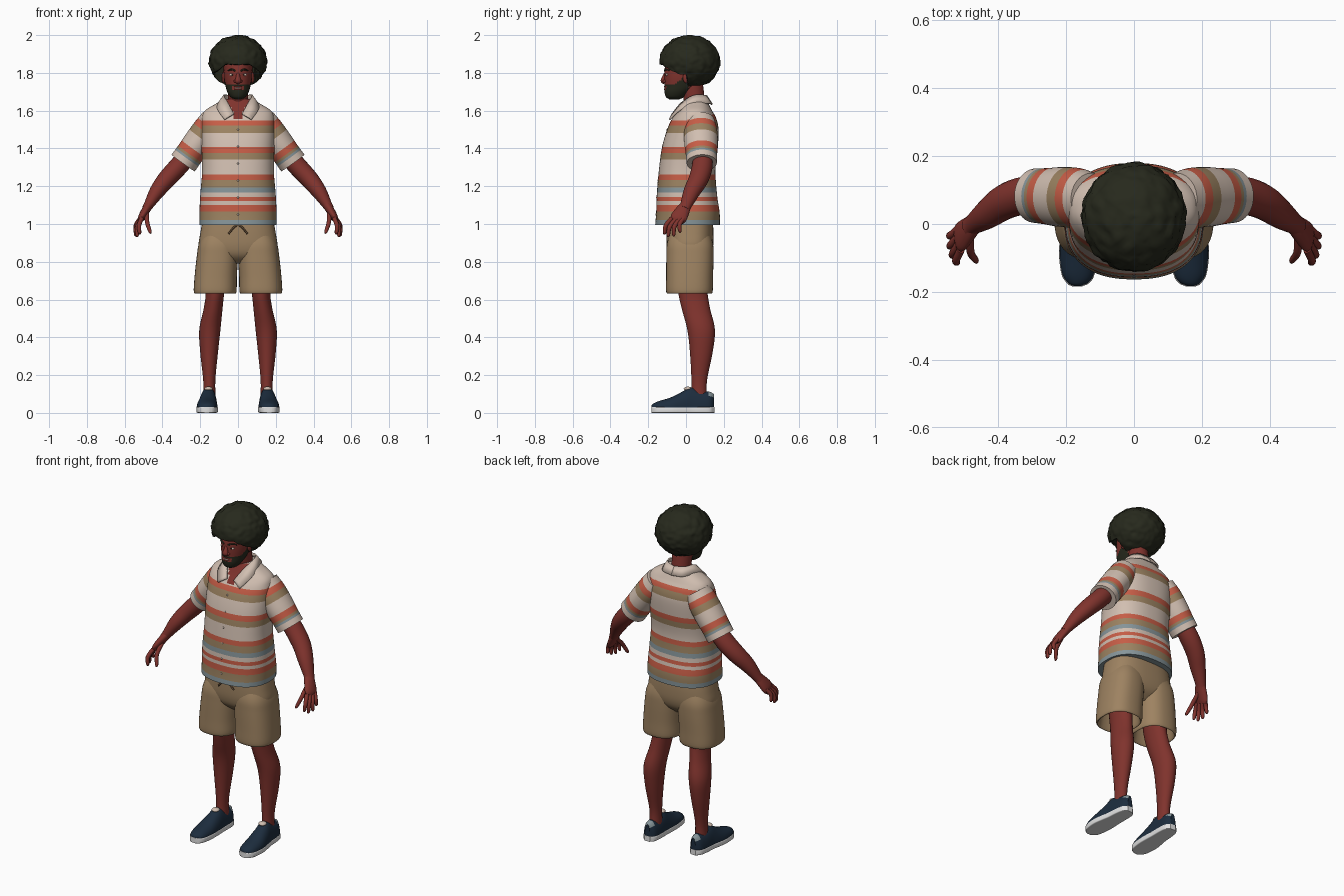
import bpy, bmesh, math
from mathutils import Vector, Matrix, noise

if "Cube" in bpy.data.objects:
    bpy.data.objects.remove(bpy.data.objects["Cube"])

COLOURS = {
    "skin": (.215, .033, .026), "hair": (.02, .022, .012), "cream": (.64, .52, .44),
    "red": (.57, .11, .062), "olive": (.33, .225, .12), "blue": (.24, .3, .32),
    "tan": (.34, .225, .12), "navy": (.012, .026, .048), "white": (.75, .75, .75),
    "brown": (.12, .07, .035)}
NAMES = list(COLOURS)
MATS = []
for name, rgb in COLOURS.items():
    m = bpy.data.materials.new(name)
    m.use_nodes = True
    m.diffuse_color = (*rgb, 1)
    m.node_tree.nodes["Principled BSDF"].inputs["Base Color"].default_value = (*rgb, 1)
    MATS.append(m)


def finish(name, bm, paint, mirror=False, angle=45):
    """Turn a bmesh into an object; paint is a colour or a rule on face centres."""
    bmesh.ops.recalc_face_normals(bm, faces=bm.faces)
    rule = paint if callable(paint) else (lambda c: paint)
    picks = [rule(f.calc_center_median()) for f in bm.faces]
    used = sorted(set(picks))
    for f, p in zip(bm.faces, picks):
        f.material_index = used.index(p)
        f.smooth = True
    me = bpy.data.meshes.new(name)
    bm.to_mesh(me)
    bm.free()
    for p in used:
        me.materials.append(MATS[NAMES.index(p)])
    me.set_sharp_from_angle(angle=math.radians(angle))
    ob = bpy.data.objects.new(name, me)
    bpy.context.collection.objects.link(ob)
    if mirror:
        ob.modifiers.new("Mirror", 'MIRROR').use_mirror_merge = False
    return ob


def smooth_path(keys, steps):
    """Catmull-Rom samples through the keys."""
    k = [Vector(p) for p in keys]
    k = [k[0] * 2 - k[1]] + k + [k[-1] * 2 - k[-2]]
    out = []
    for a, b, c, d in zip(k, k[1:], k[2:], k[3:]):
        for i in range(steps):
            t = i / steps
            out.append((b * 2 + (c - a) * t + (a * 2 - b * 5 + c * 4 - d) * t * t
                        + (b * 3 - a - c * 3 + d) * t ** 3) * .5)
    return out + [k[-2]]


def loft(name, keys, paint, hint=(0, 1, 0), flat=False, n=20, power=2, steps=5,
         mirror=False, floor=None, angle=45):
    """Skin superellipse rings along a path; each key is x, y, z, radius, radius."""
    bm = bmesh.new()
    path = smooth_path(keys, steps)
    mid = [Vector(p[:3]) for p in path]
    rings = []
    for i, p in enumerate(path):
        t = Vector((0, 0, 1)) if flat else (
            mid[min(i + 1, len(mid) - 1)] - mid[max(i - 1, 0)]).normalized()
        u = Vector(hint)
        u = (u - t * u.dot(t)).normalized()
        v = t.cross(u)
        ring = []
        for j in range(n):
            a = math.tau * j / n
            c, s = (math.copysign(abs(w) ** (2 / power), w) for w in (math.cos(a), math.sin(a)))
            co = mid[i] + u * c * max(p[3], .001) + v * s * max(p[4], .001)
            if floor is not None:
                co.z = max(co.z, floor)
            ring.append(bm.verts.new(co))
        rings.append(ring)
    for a, b in zip(rings, rings[1:]):
        for j in range(n):
            bm.faces.new((a[j], a[j - 1], b[j - 1], b[j]))
    bm.faces.new(rings[0])
    bm.faces.new(rings[-1])
    return finish(name, bm, paint, mirror, angle)


def ball(name, loc, size, paint, mirror=False):
    bm = bmesh.new()
    bmesh.ops.create_uvsphere(bm, u_segments=16, v_segments=10, radius=1,
                              matrix=Matrix.Translation(loc) @ Matrix.Diagonal((*size, 1)))
    return finish(name, bm, paint, mirror)


X = (1, 0, 0)

# Shirt body with stripes by height and an open neck
BANDS = [(1.55, "cream"), (1.52, "red"), (1.482, "olive"), (1.408, "cream"), (1.372, "red"),
         (1.338, "olive"), (1.262, "cream"), (1.232, "red"), (1.195, "olive"), (1.165, "blue"),
         (1.142, "cream"), (1.118, "red"), (1.102, "cream"), (1.063, "red"), (1.022, "olive")]


def shirt_colour(c):
    if c.y < .03 and c.z > 1.535 and abs(c.x) < (c.z - 1.535) * .5:
        return "skin"
    s = c.z - max(0, c.y) * .2 * min(1, max(0, (c.z - 1.4) * 8))
    return next((col for low, col in BANDS if s > low), "blue")


TORSO = [(0, .008, .995, .205, .171), (0, .01, 1.06, .204, .168), (0, .005, 1.15, .2, .16),
         (0, .006, 1.28, .19, .15), (0, .02, 1.4, .193, .148), (0, .036, 1.5, .195, .136),
         (0, .044, 1.56, .192, .116), (0, .048, 1.6, .175, .09), (0, .05, 1.635, .12, .07),
         (0, .05, 1.662, .07, .055)]
loft("shirt_body", TORSO, shirt_colour, X, True, 80, 2.4, 14)


def front(z):
    for a, b in zip(TORSO, TORSO[1:]):
        if z <= b[2]:
            t = (z - a[2]) / (b[2] - a[2])
            return (a[1] - a[4]) * (1 - t) + (b[1] - b[4]) * t


for i in range(6):
    z = 1.05 + i * .09
    ball("shirt_button", (0, front(z), z), (.005, .003, .005), "cream")

# Sleeves striped along the arm
START, AXIS = Vector((.127, .075, 1.55)), Vector((.583, .03, -.81)).normalized()
SLEEVE_BANDS = [(.04, "cream"), (.075, "red"), (.115, "olive"), (.185, "cream"),
                (.22, "red"), (.235, "olive"), (.248, "blue")]


def sleeve_colour(c):
    d = (c - START).dot(AXIS)
    return next((col for end, col in SLEEVE_BANDS if d < end), "cream")


loft("sleeves", [(*(START + AXIS * d), a, b) for d, a, b in
                 ((0, .075, .072), (.07, .088, .077), (.15, .088, .077), (.22, .083, .075),
                  (.28, .08, .076))], sleeve_colour, n=40, steps=14, mirror=True)

# Collar folded over from the neckline, with pointed fronts
TOP = [(0, .112, 1.68), (.055, .095, 1.684), (.077, .04, 1.682), (.055, -.025, 1.645),
       (.022, -.075, 1.585)]
LOW = [(0, .142, 1.635), (.07, .125, 1.64), (.11, .04, 1.637), (.108, -.035, 1.605),
       (.072, -.09, 1.555)]
bm = bmesh.new()
rows = [[bm.verts.new(a), bm.verts.new(b)]
        for a, b in zip(smooth_path(TOP, 6), smooth_path(LOW, 6))]
for a, b in zip(rows, rows[1:]):
    bm.faces.new((a[0], a[1], b[1], b[0]))
collar = finish("collar", bm, "cream", True)
collar.modifiers.new("Solidify", 'SOLIDIFY').thickness = .008

# Shorts: hips, two legs with hollow hems, drawstring
loft("shorts_hips", [(0, .02, 1.03, .185, .12), (0, .021, .95, .2, .125),
                     (0, .021, .88, .208, .122), (0, .02, .83, .18, .104),
                     (0, .02, .79, .1, .06)], "tan", X, True, 48, 2.6)
loft("shorts_legs", [(.09, .021, .98, .08, .095), (.103, .021, .9, .103, .121),
                     (.109, .021, .83, .109, .125), (.118, .019, .72, .112, .124),
                     (.121, .018, .642, .113, .123), (.121, .018, .641, .1, .11),
                     (.121, .02, .73, .09, .1)], "tan", X, True, 40, 2.5, mirror=True)
loft("drawstring", [(.004, -.11, .995, .005, .005), (.024, -.116, .98, .005, .005),
                    (.05, -.112, .948, .005, .005)], "brown", n=8, mirror=True)

# Legs
loft("legs", [(.12, .025, .78, .07, .075), (.122, .036, .64, .05, .077),
              (.132, .053, .55, .05, .075), (.149, .08, .44, .056, .073),
              (.153, .081, .32, .047, .06), (.152, .07, .17, .032, .041),
              (.152, .07, .07, .034, .042)], "skin", X, True, 28, mirror=True)

# Shoes: rows of x, y, width, height
SHOE = [(.166, -.182, .012, .04), (.166, -.172, .031, .05), (.165, -.145, .047, .062),
        (.164, -.08, .055, .082), (.16, -.02, .051, .112), (.157, .025, .046, .135),
        (.155, .08, .044, .118), (.153, .125, .037, .112), (.152, .148, .016, .1)]


def shoe_colour(c):
    return "blue" if c.y > .115 and c.z > .085 else "navy"


loft("shoe_uppers", [(x, y, .025, w, h - .025) for x, y, w, h in SHOE], shoe_colour, X,
     n=32, power=2.2, mirror=True, floor=.015)
loft("shoe_soles", [(x, y * 1.01, .016, w + .002, .016) for x, y, w, h in SHOE],
     "white", X, n=32, power=8, mirror=True, angle=30)
ball("shoe_tongues", (.156, .01, .128), (.022, .022, .011), "cream", True)

# Arms and hands
loft("arms", [(.25, .09, 1.38, .05, .05), (.32, .085, 1.3, .055, .051),
              (.38, .065, 1.235, .052, .048), (.43, .03, 1.17, .044, .04),
              (.473, 0, 1.1, .031, .026), (.485, -.01, 1.08, .03, .024)],
     "skin", n=24, mirror=True)
loft("palms", [(.468, .002, 1.105, .028, .022), (.49, -.018, 1.07, .038, .022),
               (.51, -.038, 1.035, .044, .019), (.518, -.048, 1.015, .036, .012)],
     "skin", n=20, mirror=True)
FINGERS = {"index": ((.51, -.076, 1.03), (.522, -.118, .945)),
           "middle": ((.514, -.056, 1.025), (.536, -.098, .932)),
           "ring": ((.517, -.036, 1.025), (.545, -.068, .936)),
           "little": ((.517, -.014, 1.03), (.546, -.034, .955)),
           "thumb": ((.482, -.03, 1.06), (.464, -.115, .95))}
for name, (a, b) in FINGERS.items():
    a, b = Vector(a), Vector(b)
    bend = Vector((.008, -.01, .004))
    loft(name + "_fingers", [(*a, .012, .012), (*(a.lerp(b, .5) + bend), .0115, .0115),
                             (*a.lerp(b, .9), .009, .009), (*b, .003, .003)],
         "skin", X, n=12, mirror=True)

# Neck and head with a painted beard
loft("neck", [(0, .055, 1.57, .06, .06), (0, .045, 1.65, .054, .056), (0, .03, 1.74, .055, .06)],
     "skin", X, True, 28)


def head_colour(c):
    mouth = abs(c.x) < .03 and 1.709 < c.z < 1.731
    top = 1.738 + max(0, c.y + .06) * .8
    return "hair" if c.y < .015 and c.z < top and not mouth else "skin"


loft("head", [(0, -.062, 1.66, .018, .026), (0, -.058, 1.672, .04, .048),
              (0, -.044, 1.7, .057, .07), (0, -.022, 1.735, .067, .091),
              (0, -.01, 1.775, .074, .104), (0, 0, 1.815, .076, .114), (0, .01, 1.86, .077, .113),
              (0, .02, 1.92, .058, .09), (0, .02, 1.95, .02, .03)],
     head_colour, X, True, 64, 2.15, 8)
loft("nose", [(0, -.1, 1.805, .008, .01), (0, -.113, 1.78, .011, .012),
              (0, -.121, 1.758, .017, .013), (0, -.113, 1.746, .011, .007)], "skin", X, n=16)
ball("nostrils", (.014, -.112, 1.756), (.009, .012, .008), "skin", True)
ball("eyes", (.031, -.1, 1.79), (.015, .008, .007), "cream", True)
ball("pupils", (.031, -.106, 1.79), (.005, .004, .005), "hair", True)
loft("eyebrows", [(.013, -.114, 1.81, .004, .004), (.034, -.107, 1.818, .005, .005),
                  (.054, -.088, 1.812, .003, .003)], "hair", n=8, mirror=True)
ball("upper_lip", (0, -.11, 1.727), (.022, .007, .004), "skin")
ball("lower_lip", (0, -.109, 1.712), (.02, .008, .005), "skin")
ball("teeth", (0, -.112, 1.7195), (.019, .005, .0035), "cream")
ball("ears", (.076, .003, 1.775), (.01, .02, .03), "skin", True)

# Rounded hair with soft lumps, cut away over the face along a curved hairline
bm = bmesh.new()
bmesh.ops.create_icosphere(bm, subdivisions=5, radius=1)
for v in bm.verts:
    d = v.co.normalized()
    r = 1 + .05 * noise.noise(d * 5) + .025 * noise.noise(d * 11)
    v.co = Vector((d.x * .153, d.y * .16, d.z * .139)) * r + Vector((0, .02, 1.86))
    hairline = 1.845 - max(0, abs(v.co.x) - .065) * .8 + .006 * noise.noise(d * 9)
    if v.co.y < .005:
        v.co.z = max(v.co.z, hairline)
    v.co.z = max(v.co.z, 1.732 + .006 * noise.noise(d * 7))
finish("hair", bm, "hair", angle=60)
